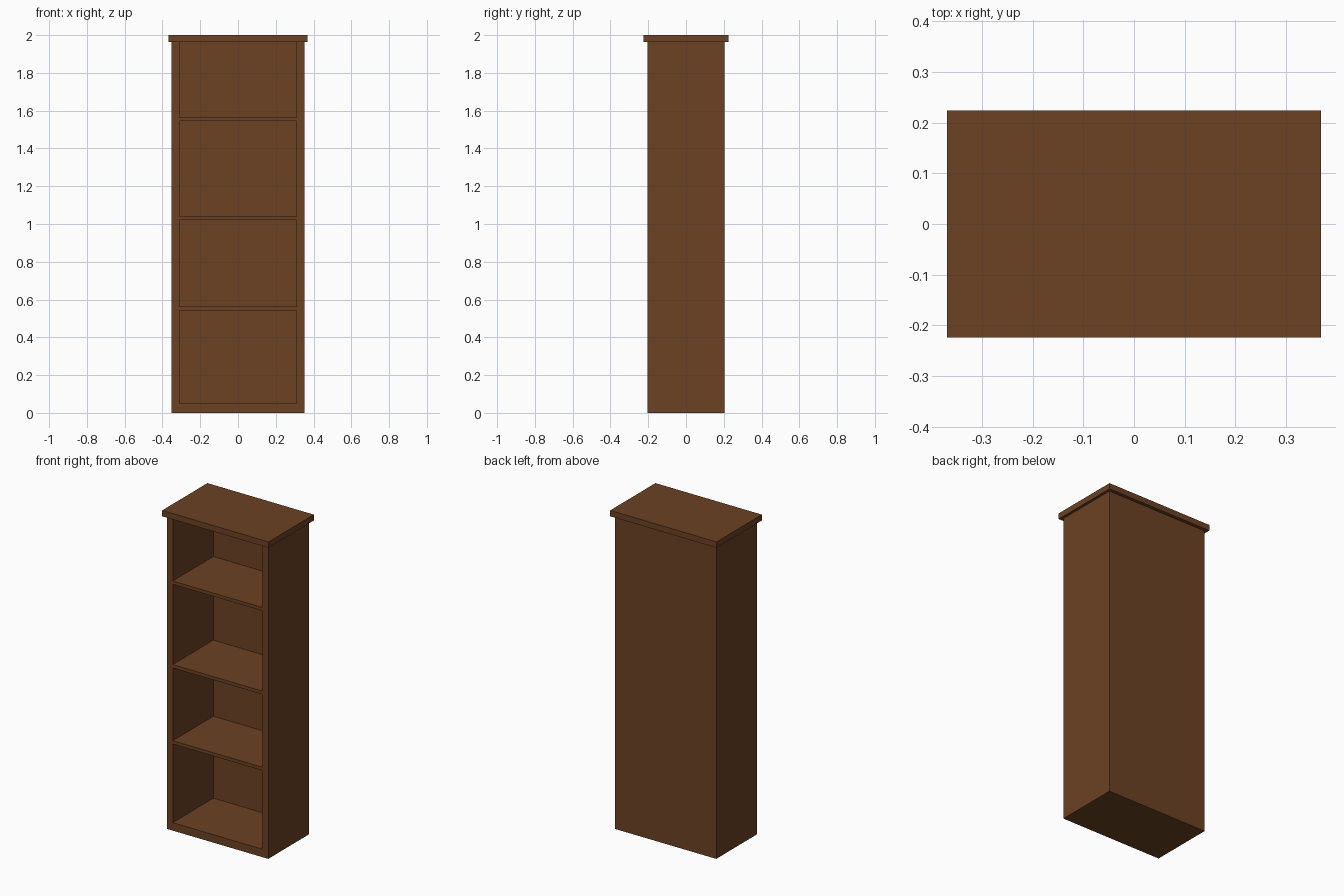
import bpy

if "Cube" in bpy.data.objects:
    bpy.data.objects.remove(bpy.data.objects["Cube"])

wood = bpy.data.materials.new("brown wood")
wood.diffuse_color = (0.15, 0.054, 0.017, 1)
wood.use_nodes = True
wood.node_tree.nodes["Principled BSDF"].inputs["Base Color"].default_value = wood.diffuse_color

W, D, TOP = 0.352, 0.203, 1.963   # half width, half depth, carcass height
INNER = 0.31                      # half width of the opening
BACK = 0.004                      # back panel thickness


def box(name, x0, x1, y0, y1, z0, z1):
    bpy.ops.mesh.primitive_cube_add(
        size=1, location=((x0 + x1) / 2, (y0 + y1) / 2, (z0 + z1) / 2))
    ob = bpy.context.object
    ob.name = name
    ob.scale = (x1 - x0, y1 - y0, z1 - z0)
    bpy.ops.object.transform_apply(location=False, rotation=False, scale=True)
    ob.data.materials.append(wood)
    return ob


# Side panels
box("left_side", -W, -INNER, -D, D, 0, TOP)
box("right_side", INNER, W, -D, D, 0, TOP)

# Base, thin back and overhanging top
box("base", -INNER, INNER, -D, D, 0, 0.05)
box("back_panel", -INNER, INNER, D - BACK, D, 0.05, TOP)
box("top_board", -0.369, 0.369, -0.224, 0.224, TOP, 2.0)

# Shelves, flush with the front
for i, z in enumerate((0.543, 1.02, 1.544)):
    box(f"shelf_{i + 1}", -INNER, INNER, -D, D - BACK, z, z + 0.021)
